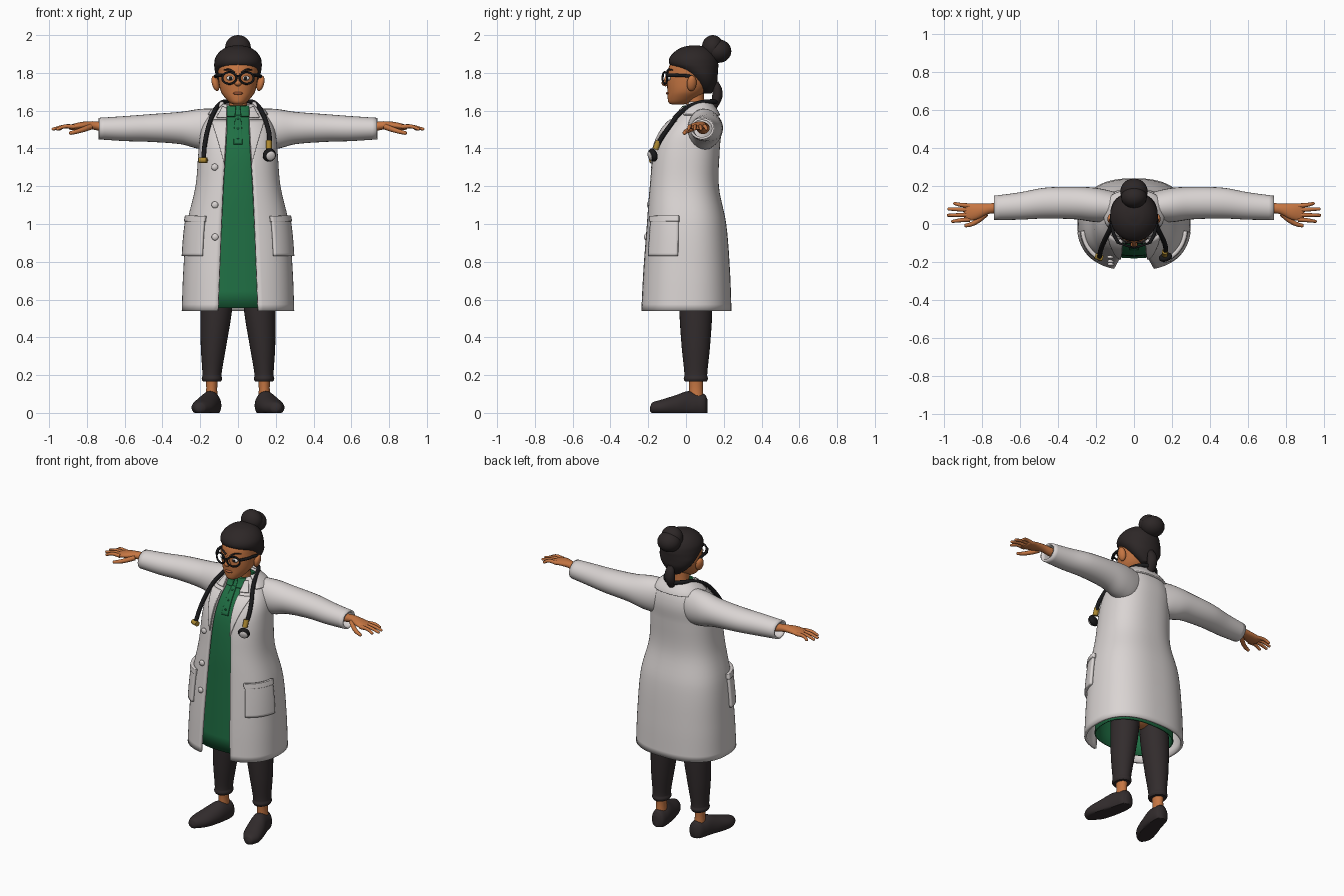
import bpy, bmesh, math
from mathutils import Vector

if "Cube" in bpy.data.objects:
    bpy.data.objects.remove(bpy.data.objects["Cube"], do_unlink=True)


def colour(name, r, g, b):
    m = bpy.data.materials.new(name)
    m.use_nodes = True
    m.diffuse_color = (r, g, b, 1)
    m.node_tree.nodes["Principled BSDF"].inputs["Base Color"].default_value = (r, g, b, 1)
    return m


WHITE = colour("coat white", .70, .66, .65)
GREEN = colour("dress green", .014, .16, .058)
SKIN = colour("skin", .56, .18, .055)
LIP = colour("lip brown", .36, .10, .04)
DARK = colour("trouser charcoal", .032, .025, .026)
HAIR = colour("hair dark brown", .026, .020, .020)
BLACK = colour("glossy black", .010, .010, .011)
GOLD = colour("brass", .42, .25, .03)
EYE = colour("eye white", .75, .72, .70)


def finish(ob, mat, mirror=False, thick=0):
    ob.data.materials.clear()
    ob.data.materials.append(mat)
    bpy.ops.object.select_all(action="DESELECT")
    ob.select_set(True)
    bpy.context.view_layer.objects.active = ob
    bpy.ops.object.shade_smooth_by_angle(angle=math.radians(50))
    if thick:
        mod = ob.modifiers.new("thickness", "SOLIDIFY")
        mod.thickness, mod.offset = thick, 0
    if mirror:
        ob.modifiers.new("mirror", "MIRROR").use_bisect_axis[0] = False
    return ob


def sample(keys, p):
    """Smooth interpolation of key rows (position, values...)."""
    i = 0
    while i < len(keys) - 2 and p > keys[i + 1][0]:
        i += 1
    a, b = keys[i], keys[i + 1]
    h = b[0] - a[0]
    s = (p - a[0]) / h

    def slope(j, c):
        lo, hi = keys[max(j - 1, 0)], keys[min(j + 1, len(keys) - 1)]
        return (hi[c] - lo[c]) / (hi[0] - lo[0])
    return [a[c] * (1 + 2 * s) * (1 - s) ** 2 + b[c] * s * s * (3 - 2 * s)
            + h * slope(i, c) * s * (1 - s) ** 2 + h * slope(i + 1, c) * s * s * (s - 1)
            for c in range(1, len(a))]


def steps(keys, k=5):
    out = [a[0] + (b[0] - a[0]) * j / k for a, b in zip(keys, keys[1:]) for j in range(k)]
    return out + [keys[-1][0]]


def grid(name, rows, mat, wrap=False, caps=False, mirror=False, thick=0):
    bm = bmesh.new()
    vs = [[bm.verts.new(p) for p in r] for r in rows]
    n = len(rows[0])
    for a, b in zip(vs, vs[1:]):
        for i in range(n if wrap else n - 1):
            j = (i + 1) % n
            bm.faces.new((a[i], a[j], b[j], b[i]))
    if caps:
        bm.faces.new(vs[0])
        bm.faces.new(vs[-1])
    bmesh.ops.recalc_face_normals(bm, faces=bm.faces)
    me = bpy.data.meshes.new(name)
    bm.to_mesh(me)
    bm.free()
    ob = bpy.data.objects.new(name, me)
    bpy.context.collection.objects.link(ob)
    return finish(ob, mat, mirror, thick)


def loft(name, axis, keys, mat, mirror=False, caps=True, thick=0, floor=False):
    """Ellipse rings along an axis; key = position, two centres, two radii."""
    rows = []
    for p in steps(keys):
        c1, c2, r1, r2 = sample(keys, p)
        row = []
        for i in range(28):
            t = math.tau * i / 28
            v = [c1 + r1 * math.cos(t), c2 + r2 * math.sin(t)]
            v.insert("xyz".index(axis), p)
            if floor:
                v[2] = max(v[2], 0)
            row.append(v)
        rows.append(row)
    return grid(name, rows, mat, True, caps, mirror, thick)


def ball(name, loc, radii, mat, mirror=False, rot=(0, 0, 0)):
    bpy.ops.mesh.primitive_uv_sphere_add(segments=24, ring_count=14, radius=1, location=loc, rotation=rot)
    ob = bpy.context.object
    ob.name, ob.scale = name, radii
    bpy.ops.object.transform_apply(location=True, rotation=True, scale=True)
    return finish(ob, mat, mirror)


def rod(name, pts, radius, mat, mirror=False, taper=1, cyclic=False):
    cu = bpy.data.curves.new(name, "CURVE")
    cu.dimensions, cu.bevel_depth, cu.bevel_resolution, cu.use_fill_caps = "3D", radius, 3, True
    sp = cu.splines.new("BEZIER")
    sp.bezier_points.add(len(pts) - 1)
    sp.use_cyclic_u = cyclic
    for i, (bp, p) in enumerate(zip(sp.bezier_points, pts)):
        bp.co, bp.handle_left_type, bp.handle_right_type = p, "AUTO", "AUTO"
        bp.radius = 1 + (taper - 1) * i / (len(pts) - 1)
    ob = bpy.data.objects.new(name, cu)
    bpy.context.collection.objects.link(ob)
    bpy.ops.object.select_all(action="DESELECT")
    ob.select_set(True)
    bpy.context.view_layer.objects.active = ob
    bpy.ops.object.convert(target="MESH")
    return finish(bpy.context.object, mat, mirror)


# Garment surfaces: key = height, half width, centre y, half depth
COAT = [(.54, .29, -.002, .235), (.75, .282, 0, .225), (1, .262, 0, .205), (1.2, .217, -.012, .178),
        (1.4, .2, .003, .168), (1.5, .185, .03, .148), (1.58, .14, .06, .1), (1.63, .085, .06, .065)]
DRESS = [(.555, .24, 0, .177), (1, .21, 0, .167), (1.2, .175, -.005, .155), (1.4, .16, .01, .145),
         (1.5, .14, .03, .12), (1.58, .09, .05, .075), (1.625, .062, .055, .06)]
GAP = [(.54, .105), (1.2, .078), (1.45, .062), (1.63, .058)]
POW = .82


def point(keys, t, z):
    hx, cy, hy = sample(keys, z)
    s, c = math.sin(t), math.cos(t)
    return Vector((hx * math.copysign(abs(s) ** POW, s), cy - hy * math.copysign(abs(c) ** POW, c), z))


def surf(keys, t, z, off=0):
    d = .004
    du = point(keys, t + d, z) - point(keys, t - d, z)
    dz = point(keys, t, z + d) - point(keys, t, z - d)
    return point(keys, t, z) + du.cross(dz).normalized() * off


def turn(keys, x, z):
    """Angle at which the front of a garment reaches a given x."""
    r = max(-1, min(1, x / sample(keys, z)[0]))
    return math.asin(math.copysign(abs(r) ** (1 / POW), r))


def patch(name, keys, place, off, mat, mirror=False, thick=.012, n=14):
    rows = [[surf(keys, *place(i / n, j / n), off) for i in range(n + 1)] for j in range(n + 1)]
    return grid(name, rows, mat, mirror=mirror, thick=thick)


# Coat body, open at the front
rows = []
for z in steps(COAT, 6):
    t0 = turn(COAT, sample(GAP, z)[0], z)
    rows.append([point(COAT, t0 + (math.tau - 2 * t0) * i / 64, z) for i in range(65)])
grid("coat_body", rows, WHITE, thick=.016)
loft("coat_sleeves", "x", [(.05, .09, 1.54, .05, .065), (.1, .09, 1.505, .072, .1), (.2, .1, 1.503, .084, .1),
     (.3, .11, 1.508, .08, .08), (.47, .11, 1.508, .075, .067), (.6, .095, 1.505, .066, .06),
     (.737, .085, 1.505, .058, .051)], WHITE, True, caps=False, thick=.012)


def lapel(u, v):
    z = 1.32 + .22 * v
    g = sample(GAP, z)[0]
    return turn(COAT, g + u * .075 * v, z), z


def collar_wing(u, v):
    z = 1.555 + .055 * v
    return turn(COAT, .058 + u * (.05 - .03 * v), z), z


patch("lapels", COAT, lapel, .012, WHITE, True, .01)
patch("collar_wings", COAT, collar_wing, .012, WHITE, True, .01)
patch("collar_back", COAT, lambda u, v: (1 + u * (math.tau - 2), 1.57 + .065 * v), .012, WHITE, n=24)
patch("pockets", COAT, lambda u, v: (.64 + .8 * u, .83 + .2 * v), .014, WHITE, True, .018)
patch("pocket_bands", COAT, lambda u, v: (.62 + .84 * u, 1.01 + .03 * v), .016, WHITE, True, .024)
for z in (1.3, 1.1, .93):
    p = surf(COAT, turn(COAT, -.118, z), z, .014)
    ball("coat_button", p, (.018, .01, .018), WHITE)

# Dress
rows = [[point(DRESS, math.tau * i / 56, z) for i in range(56)] for z in steps(DRESS)]
grid("dress", rows, GREEN, wrap=True, thick=.008)
patch("dress_placket", DRESS, lambda u, v: (turn(DRESS, -.02 + .04 * u, 1.5), 1.42 + .15 * v), .006, GREEN, thick=.008)
patch("dress_collar", DRESS, lambda u, v: (turn(DRESS, .012 + u * .05, 1.6), 1.565 + .055 * v), .008, GREEN, True)
for z in (1.45, 1.5, 1.55):
    ball("dress_button", surf(DRESS, 0, z, .011), (.006, .004, .006), GREEN)

# Legs and feet
ball("hips", (0, .05, .74), (.17, .1, .14), SKIN)
loft("trousers", "z", [(.165, .138, .052, .047, .057), (.18, .138, .052, .054, .064), (.2, .138, .052, .05, .06),
     (.35, .13, .052, .067, .075), (.54, .115, .052, .083, .087), (.72, .105, .05, .085, .085)], DARK, True)
loft("ankles", "z", [(.06, .14, .055, .034, .04), (.13, .139, .053, .029, .036), (.2, .138, .052, .034, .04)], SKIN, True)
loft("shoes", "y", [(-.19, .203, .02, .012, .012), (-.18, .2, .026, .03, .027), (-.13, .188, .028, .058, .042),
     (-.05, .165, .035, .062, .06), (.01, .148, .04, .056, .075), (.06, .139, .04, .051, .065),
     (.1, .135, .038, .04, .06), (.114, .134, .035, .018, .035)], DARK, True, floor=True)

# Hands
loft("hands", "x", [(.6, .09, 1.508, .035, .032), (.72, .085, 1.515, .028, .025), (.77, .08, 1.522, .028, .022),
     (.83, .066, 1.52, .042, .02), (.88, .062, 1.513, .045, .015), (.895, .062, 1.512, .035, .01)], SKIN, True)
for name, y, tip, dy in (("index", .024, .955, -.01), ("middle", .049, .978, -.003),
                         ("ring", .074, .975, .005), ("little", .096, .945, .012)):
    rod(name + "_fingers", [(.865, y, 1.515), (.92, y + dy / 2, 1.516), (tip, y + dy, 1.503)], .0125, SKIN, True, .65)
    ball(name + "_fingertips", (tip, y + dy, 1.503), (.009, .008, .008), SKIN, True)
rod("thumbs", [(.78, .055, 1.515), (.82, .02, 1.5), (.86, -.002, 1.488), (.885, -.008, 1.482)], .016, SKIN, True, .6)
ball("thumb_tips", (.885, -.008, 1.482), (.01, .01, .01), SKIN, True)

# Head and face
loft("neck", "z", [(1.54, 0, .06, .055, .055), (1.62, 0, .05, .047, .048), (1.72, 0, .04, .05, .055)], SKIN)
loft("head", "z", [(1.632, 0, -.045, .02, .025), (1.64, 0, -.035, .04, .055), (1.665, 0, -.018, .066, .079),
     (1.7, 0, .002, .09, .1), (1.75, 0, .02, .102, .121), (1.8, 0, .03, .106, .127), (1.85, 0, .04, .104, .122),
     (1.91, 0, .04, .06, .07)], SKIN)
ball("ears", (.119, .03, 1.745), (.019, .026, .042), SKIN, True, (0, .25, .3))
ball("nose", (0, -.108, 1.746), (.019, .022, .017), SKIN)
rod("nose_bridge", [(0, -.094, 1.795), (0, -.105, 1.765), (0, -.112, 1.746)], .011, SKIN)
ball("lips", (0, -.095, 1.692), (.026, .012, .008), LIP)
ball("eyes", (.042, -.09, 1.772), (.02, .012, .012), EYE, True)
ball("pupils", (.04, -.1, 1.772), (.009, .006, .01), BLACK, True)
rod("eyebrows", [(.018, -.099, 1.8), (.045, -.094, 1.817), (.075, -.072, 1.815)], .006, HAIR, True, .6)

# Hair
loft("hair", "z", [(1.69, 0, .11, .03, .025), (1.72, 0, .105, .07, .045), (1.755, 0, .095, .1, .07),
     (1.79, 0, .08, .118, .088), (1.82, 0, .058, .124, .112), (1.845, 0, .042, .126, .129), (1.88, 0, .038, .12, .125),
     (1.915, 0, .042, .094, .098), (1.938, 0, .045, .055, .058), (1.946, 0, .045, .015, .015)], HAIR)
ball("bun_front", (0, .142, 1.935), (.068, .058, .065), HAIR)
ball("bun_back", (0, .172, 1.915), (.072, .068, .062), HAIR)
loft("ponytail", "z", [(1.59, 0, .14, .006, .006), (1.62, 0, .15, .022, .018), (1.67, 0, .165, .032, .027),
     (1.72, 0, .165, .029, .024), (1.755, 0, .155, .016, .015)], HAIR)

# Glasses
ring = [(.046 + .037 * math.cos(a), -.112 + .012 * math.cos(a), 1.773 + .031 * math.sin(a))
        for a in (math.tau * i / 12 for i in range(12))]
rod("glasses_rims", ring, .0055, BLACK, True, cyclic=True)
rod("glasses_bridge", [(-.012, -.122, 1.78), (0, -.124, 1.784), (.012, -.122, 1.78)], .005, BLACK)
rod("glasses_temples", [(.082, -.1, 1.787), (.108, -.05, 1.787), (.116, .0, 1.785), (.122, .035, 1.778)], .009, BLACK, True)

# Stethoscope
arc = [(.06, .125, 1.648), (.095, .05, 1.635), (.128, -.03, 1.59), (.155, -.085, 1.52)]
right = [(-x, y, z) for x, y, z in reversed(arc)]
rod("stethoscope_tube", [(-.182, -.172, 1.35), (-.176, -.14, 1.42)] + right + [(0, .16, 1.645)] + arc
    + [(.167, -.13, 1.455), (.162, -.155, 1.41)], .0125, BLACK)
rod("chestpiece_stem", [(.163, -.145, 1.44), (.163, -.162, 1.395)], .016, GOLD)
ball("chestpiece", (.166, -.175, 1.365), (.036, .022, .036), BLACK, rot=(.3, 0, .3))
ball("chestpiece_disc", (.174, -.191, 1.36), (.025, .009, .025), WHITE, rot=(.3, 0, .3))
rod("earpiece_fitting", [(-.205, -.168, 1.338), (-.165, -.182, 1.338)], .016, GOLD)
